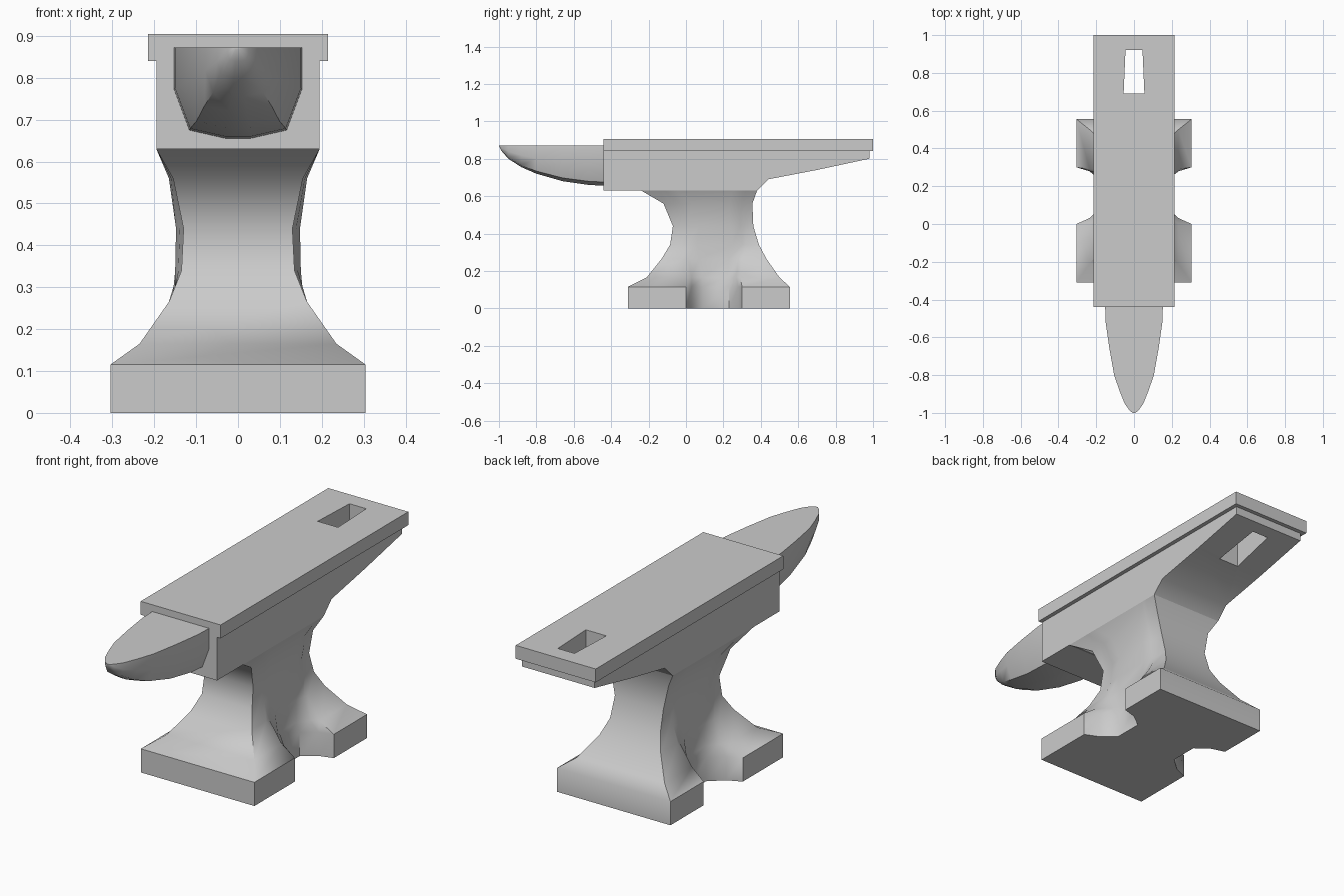
import bpy, bmesh, math

if "Cube" in bpy.data.objects:
    bpy.data.objects.remove(bpy.data.objects["Cube"])


def make_object(name, bm, angle=40):
    bmesh.ops.recalc_face_normals(bm, faces=bm.faces)
    mesh = bpy.data.meshes.new(name)
    bm.to_mesh(mesh)
    bm.free()
    ob = bpy.data.objects.new(name, mesh)
    bpy.context.collection.objects.link(ob)
    bpy.ops.object.select_all(action='DESELECT')
    ob.select_set(True)
    bpy.context.view_layer.objects.active = ob
    if angle:
        bpy.ops.object.shade_smooth_by_angle(angle=math.radians(angle))
    return ob


def loft(name, rings, angle=40):
    bm = bmesh.new()
    loops = [[bm.verts.new(p) for p in ring] for ring in rings]
    for a, b in zip(loops, loops[1:]):
        for i in range(len(a)):
            j = (i + 1) % len(a)
            bm.faces.new((a[i], a[j], b[j], b[i]))
    bm.faces.new(loops[0][::-1])
    bm.faces.new(loops[-1])
    return make_object(name, bm, angle)


def body_ring(z, y0, y1, w, n, ya, yb):
    # half outline with a notch (or bulge) between front and rear feet
    m = (w + n) / 2
    side = [(w, y0), (w, ya), (m, ya + .03), (n, ya + .09),
            (n, yb - .07), (m, yb - .02), (w, yb), (w, y1)]
    return [(x, y, z) for x, y in side] + [(-x, y, z) for x, y in side[::-1]]


# Four-footed base rising into the waist
loft("base_and_waist", [body_ring(*r) for r in [
    (0, -.31, .555, .305, .17, 0, .30),
    (.115, -.31, .555, .305, .17, 0, .30),
    (.165, -.21, .50, .235, .16, 0, .29),
    (.265, -.13, .43, .165, .15, -.02, .30),
    (.34, -.085, .39, .135, .15, -.03, .32),
    (.44, -.07, .36, .13, .148, -.02, .31),
    (.56, -.12, .355, .155, .165, -.06, .30),
    (.63, -.24, .38, .195, .195, -.14, .32)]], 50)

# Head block with the tapering heel
profile = [(-.44, .84), (-.44, .63), (-.24, .63), (.38, .63),
           (.44, .69), (.70, .74), (.98, .80), (.98, .84)]
head = loft("head_and_heel", [[(x, y, z) for y, z in profile] for x in (-.195, .195)])

# Flat working plate
plate = loft("face_plate", [[(-.215, -.44, z), (.215, -.44, z), (.215, 1, z), (-.215, 1, z)]
                            for z in (.84, .905)], 30)

# Square tool hole through plate and heel
cutter = loft("hole_cutter", [[(-.055, .69, z), (.055, .69, z), (.045, .92, z), (-.045, .92, z)]
                              for z in (.5, 1.2)], 0)
for ob in (head, plate):
    mod = ob.modifiers.new("tool_hole", 'BOOLEAN')
    mod.operation = 'DIFFERENCE'
    mod.solver = 'EXACT'
    mod.object = cutter
cutter.hide_render = True
cutter.hide_viewport = True


# Horn: flat on top, rounded keel, tapering to a tip
def horn_ring(y, w, bottom):
    top, d = .872, .872 - bottom
    half = [(w, top), (w, top - d * .46), (w * .76, top - d * .91), (w * .2, bottom)]
    return [(x, y, z) for x, z in half] + [(-x, y, z) for x, z in half[::-1]]


loft("horn", [horn_ring(*r) for r in [
    (-.43, .153, .655), (-.52, .150, .66), (-.66, .13, .68), (-.80, .105, .72),
    (-.88, .078, .755), (-.95, .05, .80), (-.985, .025, .84), (-1, .008, .868)]], 50)
